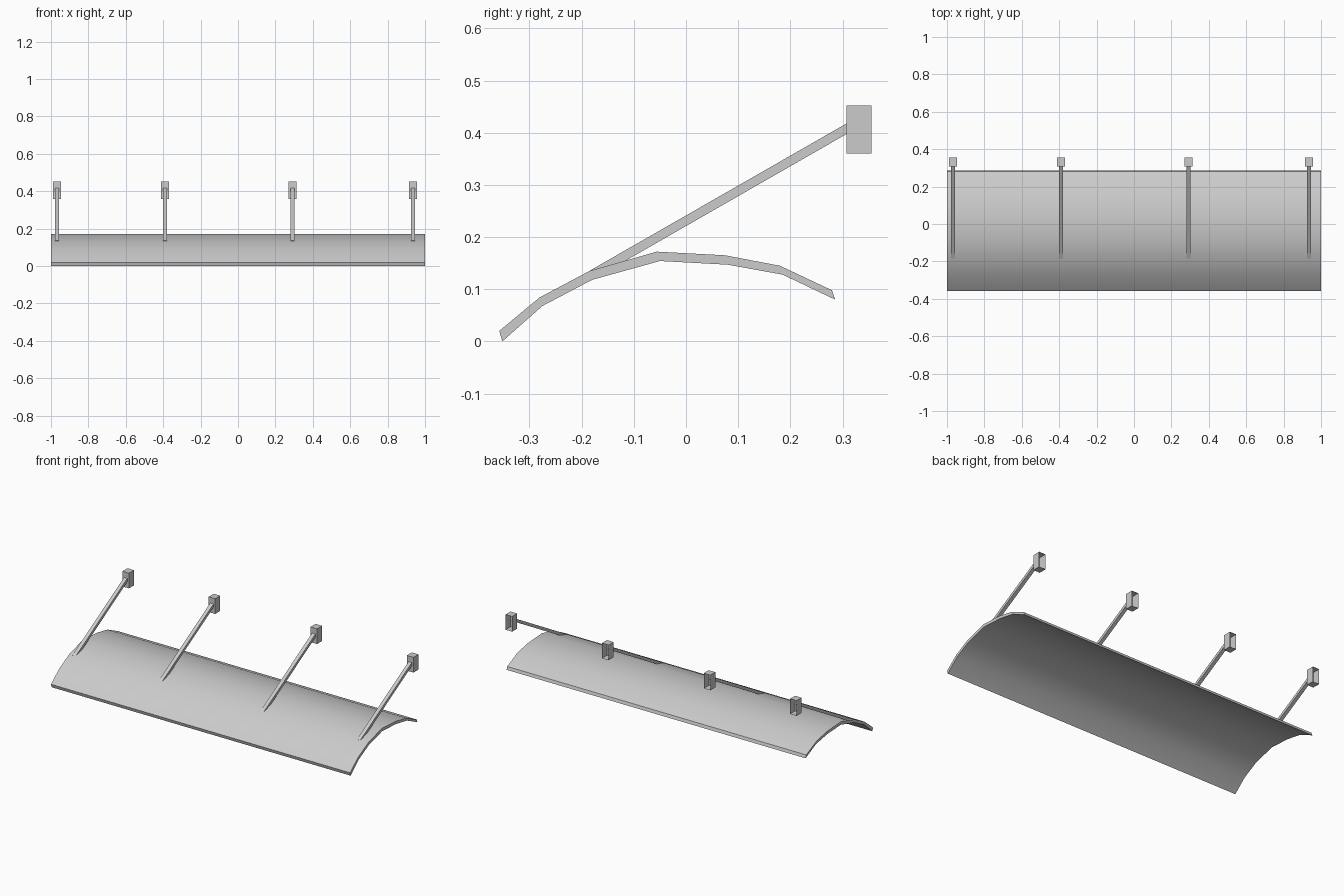
import bpy, bmesh, math
from mathutils import Vector

cube = bpy.data.objects.get("Cube")
if cube:
    bpy.data.objects.remove(cube, do_unlink=True)

GREY = (0.6, 0.6, 0.6, 1.0)
mat = bpy.data.materials.new("light grey")
mat.use_nodes = True
mat.diffuse_color = GREY
mat.node_tree.nodes["Principled BSDF"].inputs["Base Color"].default_value = GREY


def finish(name, bm):
    """Turn a bmesh into a named grey object."""
    bmesh.ops.recalc_face_normals(bm, faces=bm.faces)
    mesh = bpy.data.meshes.new(name)
    bm.to_mesh(mesh)
    bm.free()
    mesh.materials.append(mat)
    obj = bpy.data.objects.new(name, mesh)
    bpy.context.collection.objects.link(obj)
    return obj


def extrude_x(name, profile, x0, x1):
    """Closed (y, z) profile swept along x, with capped ends."""
    bm = bmesh.new()
    face = bm.faces.new([bm.verts.new((x0, y, z)) for y, z in profile])
    new = bmesh.ops.extrude_face_region(bm, geom=[face], use_keep_orig=True)
    moved = [g for g in new["geom"] if isinstance(g, bmesh.types.BMVert)]
    bmesh.ops.translate(bm, verts=moved, vec=(x1 - x0, 0, 0))
    return finish(name, bm)


# Curved canopy sheet
upper = [(-.358, .02), (-.281, .084), (-.185, .135), (-.056, .172),
         (.075, .165), (.18, .145), (.28, .098)]
lower = [(-.352, 0), (-.275, .068), (-.18, .118), (-.05, .154),
         (.08, .147), (.185, .128), (.286, .08)]
canopy = extrude_x("canopy", upper + lower[::-1], -1, 1)
bpy.ops.object.select_all(action="DESELECT")
canopy.select_set(True)
bpy.context.view_layer.objects.active = canopy
bpy.ops.object.shade_smooth_by_angle(angle=math.radians(30))

# Sloping square rods, each ending in a wall bracket that is open at the back
low, high = Vector((-.18, .128)), Vector((.312, .41))
side = (high - low).normalized().orthogonal() * .0088
rod_profile = [low + side, high + side, high - side, low - side]

for i, x in enumerate((-.967, -.39, .291, .936), 1):
    extrude_x(f"support_rod_{i}", rod_profile, x - .011, x + .011)
    bracket = extrude_x(f"wall_bracket_{i}",
                        [(.308, .36), (.356, .36), (.356, .452), (.308, .452)],
                        x - .022, x + .022)
    bm = bmesh.new()
    bm.from_mesh(bracket.data)
    back = [f for f in bm.faces if f.normal.y > .9]
    bmesh.ops.delete(bm, geom=back, context="FACES_ONLY")
    bm.to_mesh(bracket.data)
    bm.free()
